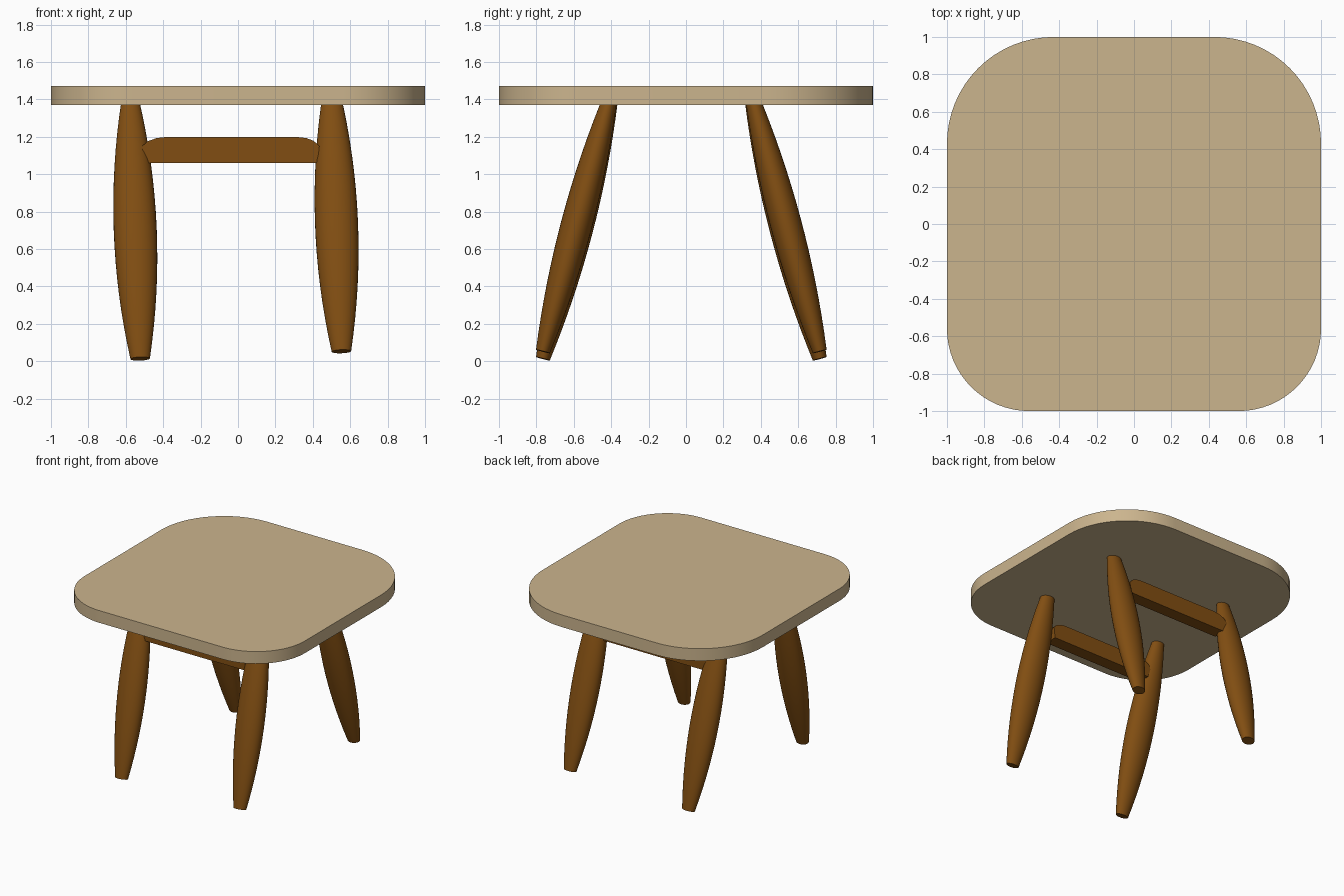
import bpy
import bmesh
import math
from mathutils import Vector

cube = bpy.data.objects.get("Cube")
if cube:
    bpy.data.objects.remove(cube, do_unlink=True)


def make_material(name, rgb):
    mat = bpy.data.materials.new(name)
    mat.use_nodes = True
    mat.diffuse_color = (*rgb, 1)
    mat.node_tree.nodes["Principled BSDF"].inputs["Base Color"].default_value = (*rgb, 1)
    return mat


pale_wood = make_material("pale_wood", (0.60, 0.46, 0.27))
brown_wood = make_material("brown_wood", (0.22, 0.076, 0.006))


def loft(name, rings, mat):
    """Skin a list of closed rings and cap both ends."""
    bm = bmesh.new()
    loops = [[bm.verts.new(p) for p in ring] for ring in rings]
    n = len(loops[0])
    for a, b in zip(loops, loops[1:]):
        for i in range(n):
            j = (i + 1) % n
            bm.faces.new((a[i], a[j], b[j], b[i]))
    bm.faces.new(loops[0][::-1])
    bm.faces.new(loops[-1])
    bmesh.ops.recalc_face_normals(bm, faces=bm.faces)
    mesh = bpy.data.meshes.new(name)
    bm.to_mesh(mesh)
    bm.free()
    mesh.materials.append(mat)
    obj = bpy.data.objects.new(name, mesh)
    bpy.context.collection.objects.link(obj)
    bpy.ops.object.select_all(action='DESELECT')
    obj.select_set(True)
    bpy.context.view_layer.objects.active = obj
    bpy.ops.object.shade_smooth_by_angle(angle=math.radians(35))
    return obj


# Seat: square board, the back corners rounder than the front ones
FRONT_R, BACK_R, STEPS = 0.44, 0.57, 16
outline = []
for sx, sy, r, start in ((1, 1, BACK_R, 0), (-1, 1, BACK_R, 90),
                         (-1, -1, FRONT_R, 180), (1, -1, FRONT_R, 270)):
    for k in range(STEPS + 1):
        a = math.radians(start + 90 * k / STEPS)
        outline.append((sx * (1 - r) + r * math.cos(a), sy * (1 - r) + r * math.sin(a)))
loft("seat", [[(x, y, z) for x, y in outline] for z in (1.37, 1.47)], pale_wood)


# Legs: splayed oval spindles, thickest in the middle
CENTRE_Y = -0.025


def make_leg(name, sy, shift):
    bottom = Vector((-0.523, CENTRE_Y + sy * 0.74, 0.013)) + shift
    top = Vector((-0.575, CENTRE_Y + sy * 0.38, 1.37)) + shift
    axis = top - bottom
    v = axis.cross(Vector((1, 0, 0))).normalized()
    u = v.cross(axis).normalized()
    rings = []
    for k in range(17):
        t = 1.02 * k / 16
        r = 0.052 + 0.063 * (1 - (2 * t - 1) ** 2)
        c = bottom + axis * t
        rings.append([c + u * (r * math.cos(a)) + v * (0.73 * r * math.sin(a))
                      for a in (2 * math.pi * i / 32 for i in range(32))])
    loft(name, rings, brown_wood)


for row, sy in (("front", -1), ("back", 1)):
    make_leg(row + "_right_leg", sy, Vector((0, 0, 0)))
    make_leg(row + "_left_leg", sy, Vector((1.076, 0, 0.039)))

# Stretchers: bars with rounded upper ends joining the legs of each pair
bar_profile = [(-0.49, 1.06), (0.425, 1.06), (0.435, 1.15), (0.405, 1.178), (0.365, 1.193),
               (0.32, 1.198), (-0.39, 1.198), (-0.435, 1.193), (-0.485, 1.175), (-0.517, 1.145)]
for row, sy in (("front", -1), ("back", 1)):
    y = CENTRE_Y + sy * 0.445
    loft(row + "_stretcher", [[(x, y + d, z) for x, z in bar_profile]
                              for d in (-0.052, 0.052)], brown_wood)
